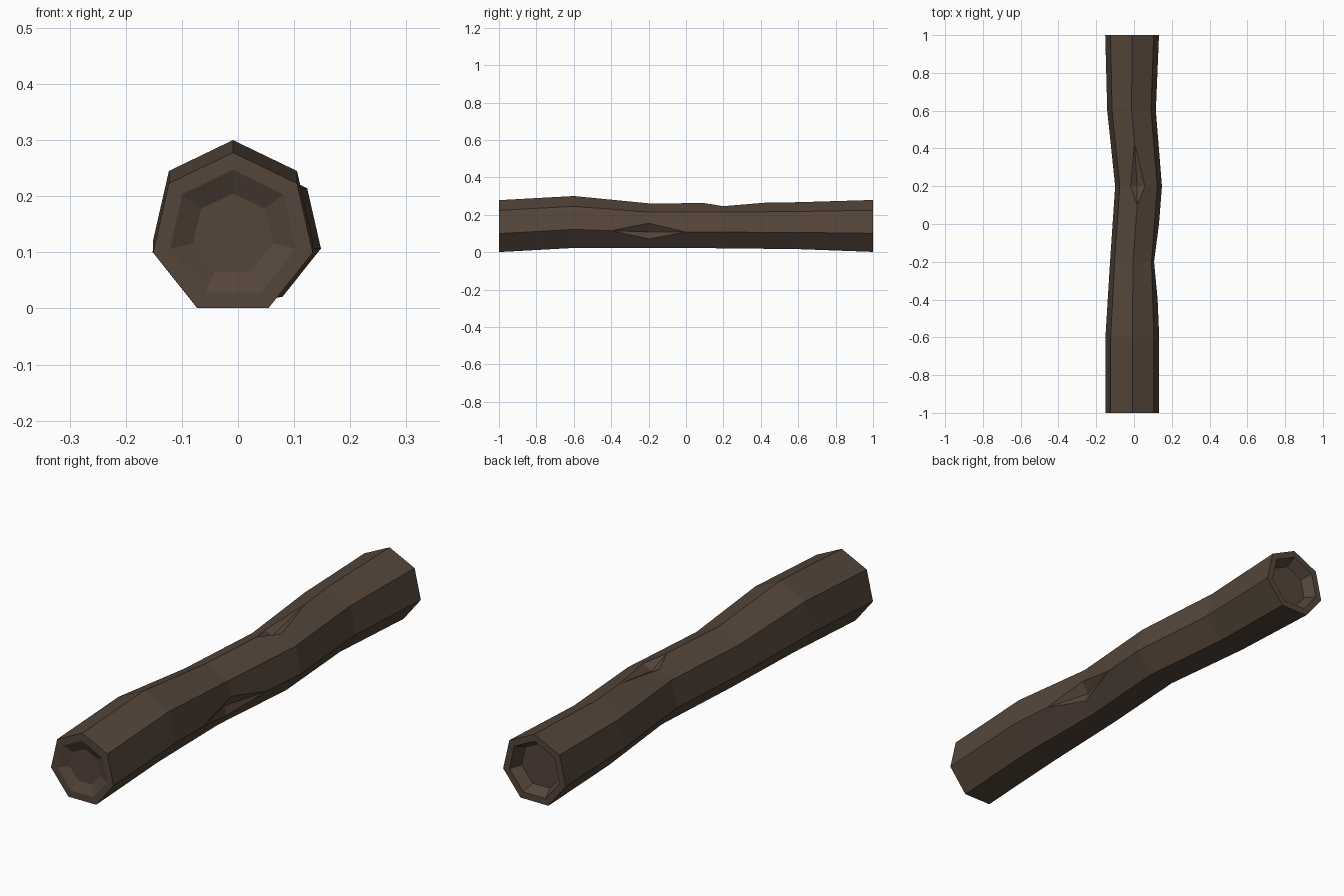
import bpy
import bmesh
from math import sin, cos, tau
from mathutils import Vector

if "Cube" in bpy.data.objects:
    bpy.data.objects.remove(bpy.data.objects["Cube"])

SIDES = 7

bark = bpy.data.materials.new("dark_brown_bark")
bark.use_nodes = True
colour = (0.09, 0.06, 0.042, 1)
bark.diffuse_color = colour
bark.node_tree.nodes["Principled BSDF"].inputs["Base Color"].default_value = colour

# Trunk sections along the log: y, centre x, centre z, radius
sections = [
    (-1.0, -0.009, 0.132, 0.146),
    (-0.6, -0.009, 0.154, 0.146),
    (-0.2, -0.005, 0.136, 0.125),
    (0.2, 0.024, 0.135, 0.127),
    (0.6, -0.013, 0.135, 0.132),
    (1.0, -0.010, 0.133, 0.146),
]

bm = bmesh.new()


def ring(y, cx, cz, r):
    """Heptagon with a corner on top, running towards +x."""
    return [bm.verts.new((cx + r * sin(tau * i / SIDES), y, cz + r * cos(tau * i / SIDES)))
            for i in range(SIDES)]


def bridge(a, b):
    for i in range(SIDES):
        j = (i + 1) % SIDES
        bm.faces.new((a[i], a[j], b[j], b[i]))


def hollow_end(outer, section, inward, lip, floor, depth):
    """Flat rim, sloping wall and flat floor closing one end."""
    y, cx, cz, r = section
    rim = ring(y, cx, cz, lip)
    base = ring(y + inward * depth, cx, cz, floor)
    bridge(outer, rim)
    bridge(rim, base)
    bm.faces.new(base)


def notch(v, before, after, up, down, dent):
    """Cut a diamond around a corner and push its middle inwards."""
    points = []
    for e in list(v.link_edges):
        d = e.other_vert(v).co - v.co
        if abs(d.y) > 0.1:
            f = after if d.y > 0 else before
        else:
            # Ring neighbours: one nearer the top or left, one further round
            f = up if (d.z > 0.02 or d.x < -0.05) else down
        points.append(bmesh.utils.edge_split(e, v, f)[1])
    for face in list(v.link_faces):
        a, b = [p for p in face.verts if p in points]
        bmesh.utils.face_split(face, a, b)
    v.co += Vector(dent)


# Trunk walls
rings = [ring(*s) for s in sections]
for a, b in zip(rings, rings[1:]):
    bridge(a, b)

# Shallow front hollow and deeper back hollow
hollow_end(rings[0], sections[0], 1, 0.115, 0.073, 0.02)
hollow_end(rings[-1], sections[-1], -1, 0.117, 0.092, 0.045)

# Bark notches on the side and on the top
notch(rings[2][2], 0.5, 0.5, 0.44, 0.69, (-0.04, 0, 0))
notch(rings[3][0], 0.25, 0.57, 0.42, 0.34, (-0.008, 0, -0.035))

bmesh.ops.recalc_face_normals(bm, faces=bm.faces)
mesh = bpy.data.meshes.new("log")
bm.to_mesh(mesh)
bm.free()
mesh.materials.append(bark)
log = bpy.data.objects.new("log", mesh)
bpy.context.collection.objects.link(log)
